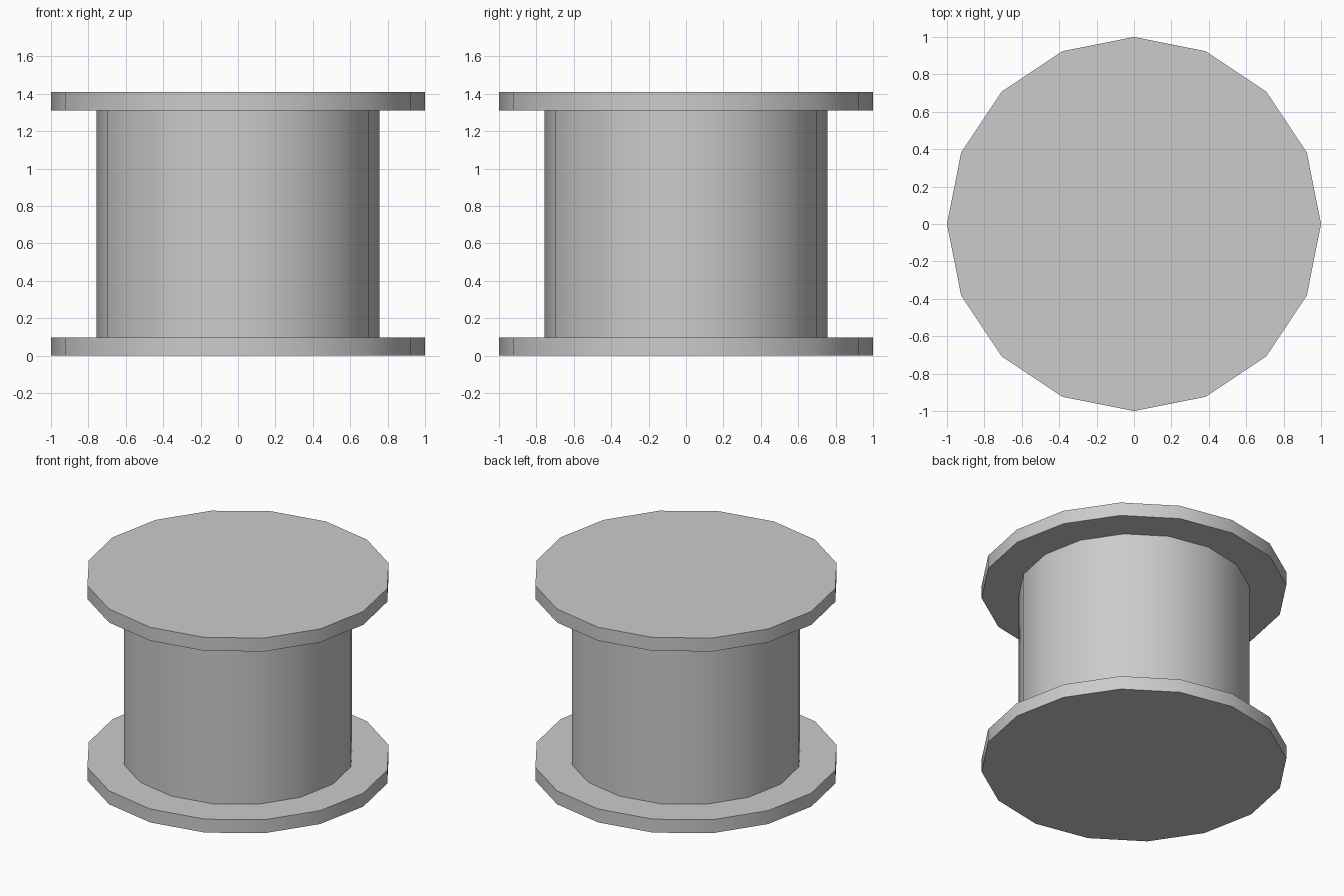
import bpy
import math

if "Cube" in bpy.data.objects:
    bpy.data.objects.remove(bpy.data.objects["Cube"])

SIDES = 16
FLANGE_RADIUS = 1.0
BARREL_RADIUS = 0.757
FLANGE_THICKNESS = 0.097
HEIGHT = 1.408


def add_disc(name, radius, bottom, top, caps='NGON'):
    bpy.ops.mesh.primitive_cylinder_add(
        vertices=SIDES, radius=radius, depth=top - bottom,
        end_fill_type=caps, location=(0, 0, (bottom + top) / 2))
    obj = bpy.context.object
    obj.name = name
    bpy.ops.object.shade_smooth_by_angle(angle=math.radians(30))
    return obj


# End flanges
add_disc("bottom_flange", FLANGE_RADIUS, 0, FLANGE_THICKNESS)
add_disc("top_flange", FLANGE_RADIUS, HEIGHT - FLANGE_THICKNESS, HEIGHT)

# Barrel between the flanges, open where it meets them
add_disc("barrel", BARREL_RADIUS, FLANGE_THICKNESS,
         HEIGHT - FLANGE_THICKNESS, caps='NOTHING')
